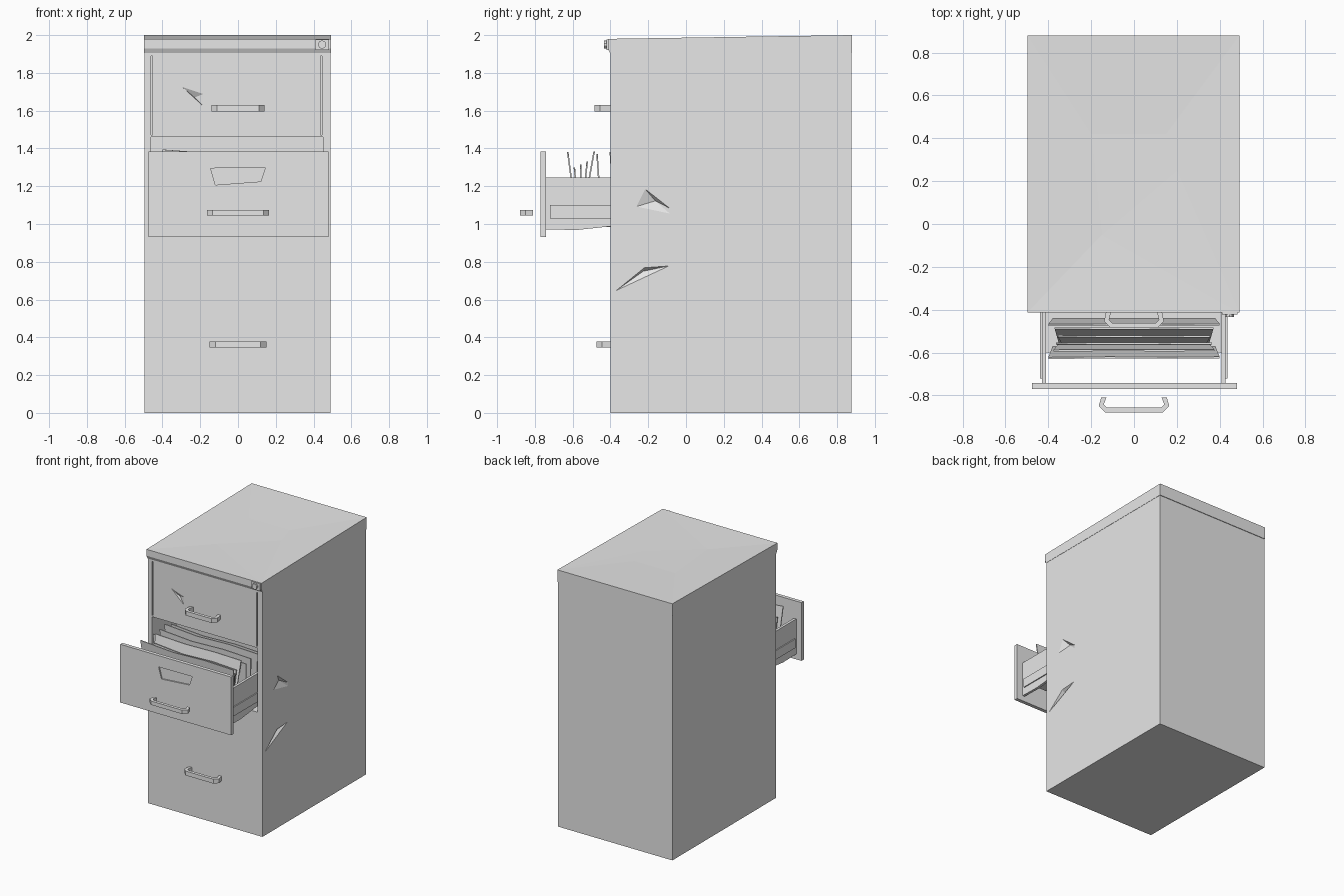
import bpy, bmesh
from mathutils import Vector

cube = bpy.data.objects.get("Cube")
if cube:
    bpy.data.objects.remove(cube, do_unlink=True)

grey = bpy.data.materials.new("plain_grey")
grey.use_nodes = True
grey.diffuse_color = (0.8, 0.8, 0.8, 1)
grey.node_tree.nodes["Principled BSDF"].inputs["Base Color"].default_value = (0.8, 0.8, 0.8, 1)


def finish(name, bm):
    bmesh.ops.recalc_face_normals(bm, faces=bm.faces)
    mesh = bpy.data.meshes.new(name)
    bm.to_mesh(mesh)
    bm.free()
    mesh.materials.append(grey)
    obj = bpy.data.objects.new(name, mesh)
    bpy.context.collection.objects.link(obj)
    return obj


def prism(name, points, offset):
    """Extrude a flat polygon along an offset."""
    bm = bmesh.new()
    face = bm.faces.new([bm.verts.new(p) for p in points])
    top = bmesh.ops.extrude_face_region(bm, geom=[face])["geom"]
    verts = [v for v in top if isinstance(v, bmesh.types.BMVert)]
    bmesh.ops.translate(bm, verts=verts, vec=offset)
    return finish(name, bm)


def box(name, x0, x1, y0, y1, z0, z1):
    base = [(x0, y0, z0), (x1, y0, z0), (x1, y1, z0), (x0, y1, z0)]
    return prism(name, base, (0, 0, z1 - z0))


def hull(name, points):
    bm = bmesh.new()
    for p in points:
        bm.verts.new(p)
    bmesh.ops.convex_hull(bm, input=bm.verts)
    return finish(name, bm)


def cut(target, cutter):
    mod = target.modifiers.new("cut", "BOOLEAN")
    mod.operation = "DIFFERENCE"
    mod.solver = "EXACT"
    mod.object = cutter
    bpy.context.view_layer.update()
    graph = bpy.context.evaluated_depsgraph_get()
    target.data = bpy.data.meshes.new_from_object(target.evaluated_get(graph))
    target.modifiers.clear()
    bpy.data.objects.remove(cutter, do_unlink=True)


def handle(name, half, y_front, y_back, z, height=0.034):
    """Bent bar pull with chamfered corners."""
    t, c = 0.024, 0.03
    right = [(half - 0.012, y_back), (half, y_front + c), (half - c, y_front)]
    inner = [(half - c - 0.008, y_front + t), (half - t, y_front + c + 0.008), (half - t - 0.012, y_back)]
    outline = right + [(-x, y) for x, y in reversed(right)]
    outline += [(-x, y) for x, y in reversed(inner)] + inner
    return prism(name, [(x, y, z - height / 2) for x, y in outline], (0, 0, height))


# Cabinet shell with the open middle bay
body = box("cabinet_body", -0.495, 0.49, -0.40, 0.875, 0, 1.91)
cut(body, box("bay_cutter", -0.46, 0.45, -0.5, 0.15, 0.96, 1.46))

# Narrow seams framing the closed upper drawer
for x in (-0.457, 0.442):
    cut(body, box("seam_cutter", x - 0.004, x + 0.004, -0.5, -0.38, 1.47, 1.89))

# Dents in the side wall and the upper drawer
side_dents = [
    [(-0.27, 1.09), (-0.22, 1.19), (-0.08, 1.08), (-0.08, 1.05)],
    [(-0.38, 0.64), (-0.22, 0.77), (-0.08, 0.78)],
]
for dent in side_dents:
    y = sum(p[0] for p in dent) / len(dent)
    z = sum(p[1] for p in dent) / len(dent)
    rim = [(0.492, *p) for p in dent]
    cut(body, hull("dent_cutter", rim + [(0.465, y, z + 0.02)]))
cut(body, hull("dent_cutter", [(-0.30, -0.402, 1.73), (-0.18, -0.402, 1.69),
                               (-0.18, -0.402, 1.62), (-0.23, -0.38, 1.67)]))

# Lid with a front lip, rising slightly towards the back
side = [(-0.402, 1.905), (-0.414, 1.93), (-0.414, 1.98), (0.88, 2.0), (0.88, 1.905)]
lid = prism("cabinet_lid", [(-0.498, y, z) for y, z in side], (0.99, 0, 0))

# Shallow faceted dent in the top sheet
bm = bmesh.new()
bm.from_mesh(lid.data)
bm.faces.ensure_lookup_table()
top = max(bm.faces, key=lambda f: f.normal.z)
inner = bmesh.ops.inset_region(bm, faces=[top], thickness=0.3)
spots = [(-0.2, 0.42), (0.15, 0.42), (0.2, 0.25), (-0.15, -0.05)]
for v in top.verts:
    left, back = v.co.x < 0, v.co.y > 0.2
    x, y = spots[(0 if left else 1) if back else (3 if left else 2)]
    v.co = Vector((x, y, 1.98 + 0.0155 * (y + 0.414) - 0.009))
bmesh.ops.triangulate(bm, faces=[f for f in bm.faces if f.normal.z > 0.5])
bm.to_mesh(lid.data)
bm.free()

# Key lock at the corner of the lip
box("lock_plate", 0.41, 0.483, -0.422, -0.40, 1.92, 1.977)
bpy.ops.mesh.primitive_cylinder_add(vertices=10, radius=0.022, depth=0.03,
                                    location=(0.445, -0.42, 1.95), rotation=(1.5708, 0, 0))
lock = bpy.context.object
lock.name = "lock_barrel"
lock.data.materials.append(grey)

# Bar handles
handle("upper_handle", 0.14, -0.485, -0.395, 1.613)
handle("middle_handle", 0.165, -0.88, -0.81, 1.06, 0.03)
handle("lower_handle", 0.15, -0.475, -0.395, 0.362)

# Open drawer: front panel with a recessed label slot
front = box("drawer_front", -0.475, 0.48, -0.77, -0.742, 0.93, 1.383)
slot = [(-0.145, 1.295), (0.145, 1.297), (0.12, 1.225), (-0.12, 1.207)]
cut(front, prism("slot_cutter", [(x, -0.78, z) for x, z in slot], (0, 0.02, 0)))

# Drawer side walls, runners and rear floor
wall = [(-0.745, 0.972), (-0.58, 0.968), (-0.38, 0.99), (0.1, 0.99), (0.1, 1.245), (-0.745, 1.245)]
for label, x in (("left", 0.408), ("right", -0.43)):
    prism(label + "_drawer_wall", [(x, y, z) for y, z in wall], (0.02, 0, 0))
    out = 0.012 if x > 0 else -0.008
    box(label + "_runner", x + out, x + out + 0.016, -0.72, 0.1, 1.03, 1.10)
box("drawer_floor", -0.42, 0.42, -0.60, 0.1, 0.985, 1.0)


def sheet(name, half, foot, head, z_top, sag=0.0):
    """Leaning folder leaf with an uneven top edge."""
    f = (1.0, foot)
    slope = (head - foot) / (z_top - 1.0)
    edge = [(-half, z_top), (-half * 0.3, z_top - sag), (half * 0.4, z_top - sag * 0.5), (half, z_top - sag)]
    pts = [(half - 0.02, foot, 1.0), (0.02 - half, foot, 1.0)]
    pts += [(x, foot + slope * (z - 1.0), z) for x, z in edge]
    return prism(name, pts, (0, 0.008, 0))


# Hanging folders: one spread open, the rest packed behind
sheet("open_folder_front", 0.40, -0.58, -0.63, 1.38, 0.02)
sheet("open_folder_back", 0.37, -0.56, -0.49, 1.385, 0.01)
for i in range(3):
    sheet("loose_paper", 0.375 - 0.01 * i, -0.57 + 0.004 * i, -0.595 + 0.034 * i, 1.30 + 0.015 * i, 0.02)
for i in range(6):
    sheet("packed_folder", 0.40 - 0.008 * (i % 2), -0.45 + 0.07 * i, -0.475 + 0.07 * i,
          1.37 + 0.012 * (i % 3), 0.02)
